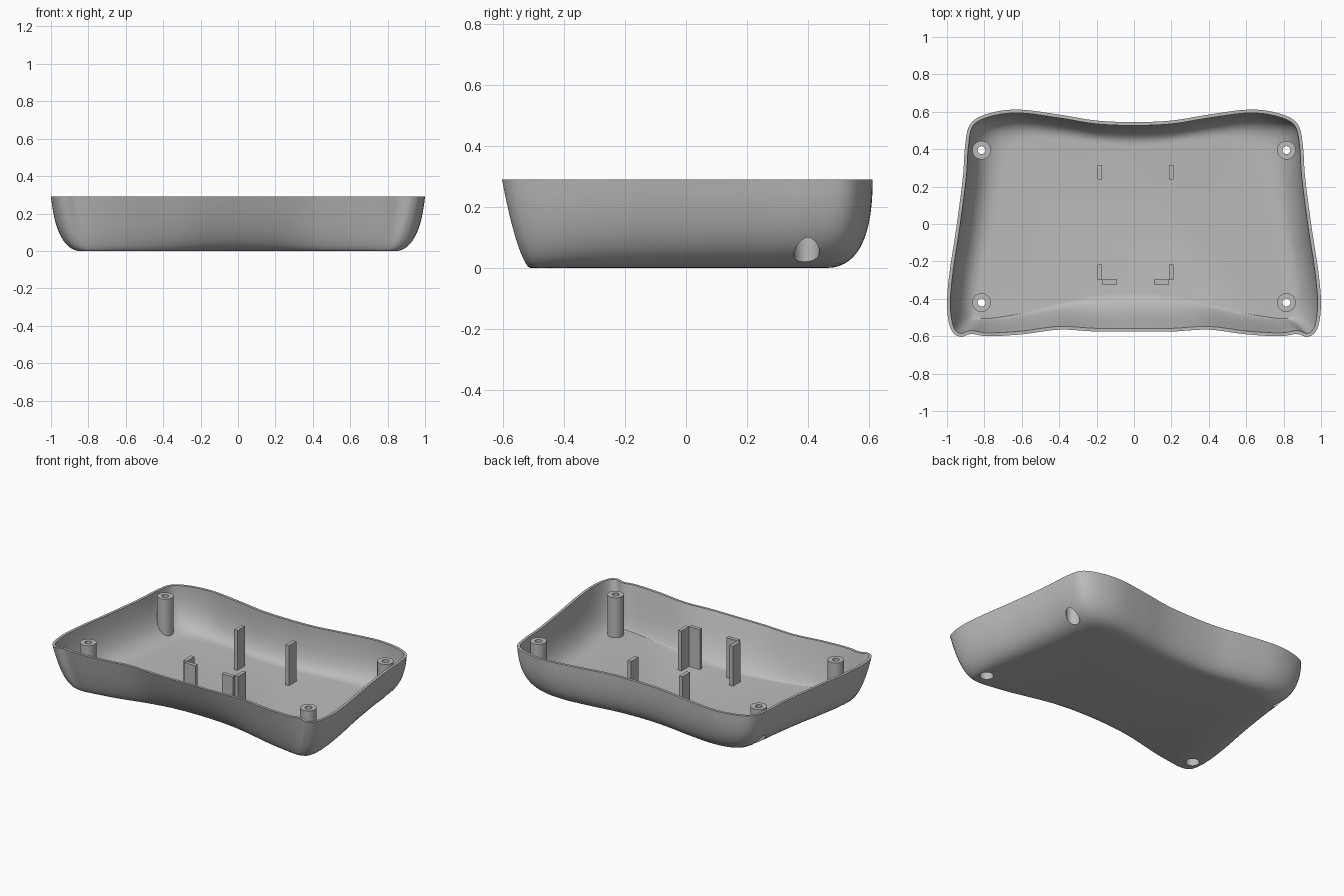
import bpy, bmesh, math
from mathutils import Vector

HEIGHT, WALL = 0.29, 0.018
ROWS, STEPS = 14, 5

default = bpy.data.objects.get("Cube")
if default:
    bpy.data.objects.remove(default, do_unlink=True)

grey = bpy.data.materials.new("plain grey plastic")
grey.use_nodes = True
grey.diffuse_color = (0.5, 0.5, 0.5, 1)
grey.node_tree.nodes["Principled BSDF"].inputs["Base Color"].default_value = (0.5, 0.5, 0.5, 1)

# Half outline from front centre to back centre: rim x, rim y, floor x, floor y, wall fullness
OUTLINE = [
    (0, -.575, 0, -.37, .5), (.2, -.575, .18, -.38, .5), (.4, -.565, .36, -.42, .45),
    (.6, -.59, .55, -.47, .4), (.78, -.6, .71, -.5, .4), (.87, -.588, .79, -.51, .4),
    (.93, -.603, .83, -.5, .45), (.98, -.56, .85, -.47, .6), (1, -.43, .84, -.4, .8),
    (.985, -.25, .8, -.22, .9), (.95, -.02, .75, 0, .9), (.915, .25, .71, .22, .9),
    (.903, .42, .68, .36, .92), (.875, .535, .65, .42, .95), (.78, .59, .6, .45, 1),
    (.62, .612, .5, .46, 1), (.4, .585, .34, .45, 1), (.2, .553, .17, .43, 1),
    (0, .545, 0, .42, 1),
]


def mirrored(row):
    return (-row[0], row[1], -row[2], row[3], row[4])


def smooth_loop(rows):
    """Closed Catmull-Rom curve through rows of any width."""
    count, out = len(rows), []
    for i in range(count):
        a, b, c, d = (Vector(rows[(i + j) % count]) for j in (-1, 0, 1, 2))
        for s in range(STEPS):
            t = s / STEPS
            out.append(0.5 * (2 * b + (c - a) * t + (2 * a - 5 * b + 4 * c - d) * t ** 2
                              + (3 * b - a - 3 * c + d) * t ** 3))
    return out


LOOP = smooth_loop(OUTLINE + [mirrored(r) for r in OUTLINE[-2:0:-1]])


def finish(name, bm):
    mesh = bpy.data.meshes.new(name)
    bm.to_mesh(mesh)
    bm.free()
    mesh.materials.append(grey)
    obj = bpy.data.objects.new(name, mesh)
    bpy.context.collection.objects.link(obj)
    return obj


def activate(obj):
    bpy.ops.object.select_all(action="DESELECT")
    obj.select_set(True)
    bpy.context.view_layer.objects.active = obj


def apply_modifier(obj, kind, **settings):
    mod = obj.modifiers.new(kind.title(), kind)
    for key, value in settings.items():
        setattr(mod, key, value)
    activate(obj)
    bpy.ops.object.modifier_apply(modifier=mod.name)


def cut(obj, tool, operation="DIFFERENCE"):
    apply_modifier(obj, "BOOLEAN", object=tool, operation=operation, solver="EXACT")


def smooth(obj, degrees=35):
    activate(obj)
    bpy.ops.object.shade_smooth_by_angle(angle=math.radians(degrees))


def basin(name, closed):
    """Loft the curved wall from floor outline to rim outline."""
    bm = bmesh.new()
    rings = []
    for r in range(ROWS + 1):
        t = r / ROWS
        ring = []
        for rx, ry, fx, fy, full in LOOP:
            rim, foot = Vector((rx, ry, HEIGHT)), Vector((fx, fy, 0))
            bend = foot.lerp(rim, full)
            bend.z = 0
            ring.append(bm.verts.new(foot.lerp(bend, t).lerp(bend.lerp(rim, t), t)))
        rings.append(ring)
    n = len(LOOP)
    for low, high in zip(rings, rings[1:]):
        for i in range(n):
            j = (i + 1) % n
            bm.faces.new((low[i], low[j], high[j], high[i]))
    bm.faces.new(rings[0][::-1])
    if closed:
        bm.faces.new(rings[-1])
    return finish(name, bm)


def lathe(name, profile, x, y, sides=32):
    """Closed solid of stacked circles, each given as radius and height."""
    bm = bmesh.new()
    rings = []
    for radius, z in profile:
        angles = (math.tau * i / sides for i in range(sides))
        rings.append([bm.verts.new((x + radius * math.cos(a), y + radius * math.sin(a), z))
                      for a in angles])
    for low, high in zip(rings, rings[1:]):
        for i in range(sides):
            j = (i + 1) % sides
            bm.faces.new((low[i], low[j], high[j], high[i]))
    bm.faces.new(rings[0][::-1])
    bm.faces.new(rings[-1])
    return finish(name, bm)


def plate(name, x0, x1, y0, y1):
    """Upright rib standing on the floor."""
    low, high = Vector((x0, y0, WALL / 2)), Vector((x1, y1, HEIGHT - 0.005))
    bm = bmesh.new()
    bmesh.ops.create_cube(bm, size=1)
    for v in bm.verts:
        v.co = (low + high) / 2 + v.co * (high - low)
    return finish(name, bm)


# Tray shell with a level rim
shell = basin("tray_shell", closed=False)
apply_modifier(shell, "SOLIDIFY", thickness=WALL, offset=-1, use_even_offset=True)
for v in shell.data.vertices:
    if v.co.z > HEIGHT - 0.015:
        v.co.z = HEIGHT

# Solid helper that trims the posts to the curved wall
trimmer = basin("post_trimmer", closed=True)
trimmer.location.z = 0.008
trimmer.hide_render = True
bpy.context.view_layer.update()

# Screw posts, with stepped holes that run out through the tray
for end, y in (("front", -0.42), ("back", 0.395)):
    for side, x in (("left", 0.815), ("right", -0.815)):
        drill = lathe("drill", [(.042, -.1), (.042, .22), (.021, .22), (.021, .4)], x, y)
        drill.hide_render = True
        post = lathe(f"{end}_{side}_screw_post", [(.05, -.05), (.05, HEIGHT - 0.005)], x, y)
        cut(post, trimmer, "INTERSECT")
        cut(post, drill)
        cut(shell, drill)
        smooth(post)
        bpy.data.objects.remove(drill, do_unlink=True)

bpy.data.objects.remove(trimmer, do_unlink=True)
smooth(shell)

# Board supports: straight ribs at the back, corner ribs at the front
for side, sign in (("left", 1), ("right", -1)):
    def span(a, b):
        return sorted((0.008 + sign * a, 0.008 + sign * b))
    plate(f"back_{side}_rib", *span(.178, .203), .237, .315)
    plate(f"front_{side}_rib", *span(.178, .203), -.3, -.217)
    plate(f"front_{side}_stop", *span(.098, .18), -.323, -.297)
